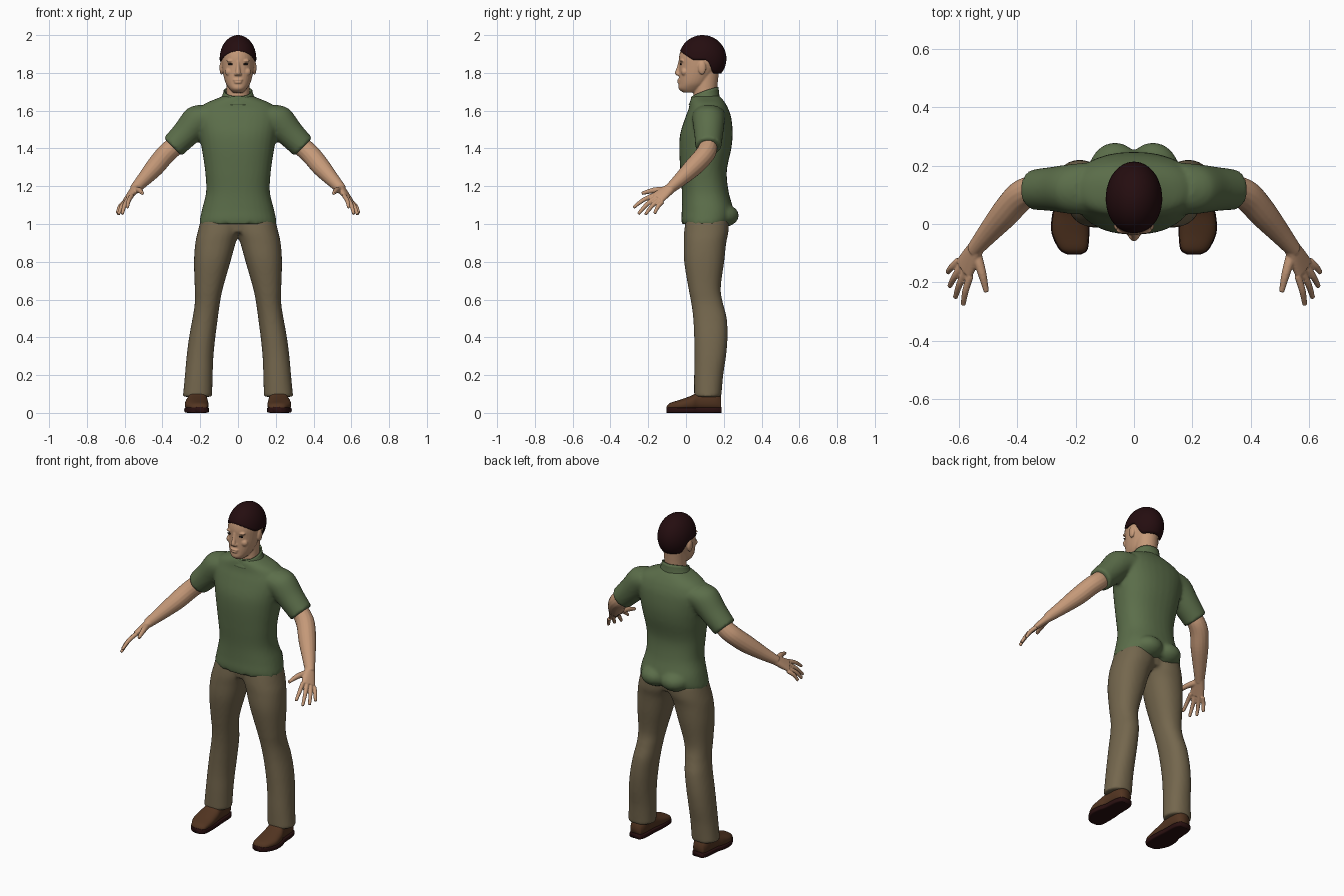
import bpy, bmesh, math
from mathutils import Vector, Matrix

cube = bpy.data.objects.get("Cube")
if cube:
    bpy.data.objects.remove(cube, do_unlink=True)

X, Y, Z = Vector((1, 0, 0)), Vector((0, 1, 0)), Vector((0, 0, 1))


def material(name, r, g, b):
    m = bpy.data.materials.new(name)
    m.use_nodes = True
    m.diffuse_color = (r, g, b, 1)
    bsdf = m.node_tree.nodes["Principled BSDF"]
    bsdf.inputs["Base Color"].default_value = (r, g, b, 1)
    bsdf.inputs["Roughness"].default_value = 0.8
    return m


SKIN = material("skin", 0.56, 0.32, 0.19)
SHIRT = material("green cloth", 0.105, 0.155, 0.068)
PANTS = material("khaki cloth", 0.175, 0.135, 0.075)
HAIR = material("dark hair", 0.018, 0.004, 0.005)
LEATHER = material("brown leather", 0.085, 0.035, 0.015)
SOLE = material("dark sole", 0.022, 0.005, 0.005)
EYE = material("eye dark", 0.01, 0.007, 0.006)


def smooth_rows(rows, steps=5):
    """Catmull-Rom interpolation of section rows."""
    out = []
    for i in range(len(rows) - 1):
        a, b = rows[max(i - 1, 0)], rows[i]
        c, d = rows[i + 1], rows[min(i + 2, len(rows) - 1)]
        for s in range(steps):
            t = s / steps
            out.append([q + 0.5 * t * (r - p + t * (2 * p - 5 * q + 4 * r - w + t * (3 * (q - r) + w - p)))
                        for p, q, r, w in zip(a, b, c, d)])
    return out + [list(rows[-1])]


def loft(bm, rows, u=X, v=Y, power=2.0, n=32):
    """Closed skin through elliptical sections (x, y, z, half u, half v)."""
    def bend(c):
        return math.copysign(abs(c) ** (2 / power), c)
    rings = []
    for x, y, z, a, b in smooth_rows(rows):
        angles = [2 * math.pi * k / n for k in range(n)]
        rings.append([bm.verts.new(Vector((x, y, z)) + u * a * bend(math.cos(t)) + v * b * bend(math.sin(t)))
                      for t in angles])
    for lo, hi in zip(rings, rings[1:]):
        for k in range(n):
            bm.faces.new((lo[k], lo[(k + 1) % n], hi[(k + 1) % n], hi[k]))
    bm.faces.new(rings[0])
    bm.faces.new(rings[-1])


def levels(bm, rows, power=2.0):
    """Loft of horizontal sections (z, left, right, front, back)."""
    loft(bm, [((l + r) / 2, (f + k) / 2, z, (r - l) / 2, (k - f) / 2) for z, l, r, f, k in rows], power=power)


def limb(bm, rows):
    """Round tube through (x, y, z, radius)."""
    d = Vector(rows[-1][:3]) - Vector(rows[0][:3])
    u = d.cross(Z).normalized()
    loft(bm, [(*r, r[3]) for r in rows], u, d.cross(u).normalized(), n=16)


def ball(bm, centre, radii):
    m = Matrix.Translation(centre) @ Matrix.Diagonal((*radii, 1))
    bmesh.ops.create_uvsphere(bm, u_segments=24, v_segments=14, radius=1, matrix=m)


def mirror_x(bm):
    geo = bmesh.ops.duplicate(bm, geom=bm.verts[:] + bm.edges[:] + bm.faces[:])["geom"]
    bmesh.ops.scale(bm, vec=(-1, 1, 1), verts=[g for g in geo if isinstance(g, bmesh.types.BMVert)])


def finish(name, bm, mat, voxel=None, relax=4):
    bmesh.ops.remove_doubles(bm, verts=bm.verts, dist=0.00001)
    bmesh.ops.recalc_face_normals(bm, faces=bm.faces)
    for f in bm.faces:
        f.smooth = True
    me = bpy.data.meshes.new(name)
    bm.to_mesh(me)
    bm.free()
    me.materials.append(mat)
    ob = bpy.data.objects.new(name, me)
    bpy.context.collection.objects.link(ob)
    if voxel:  # fuse overlapping volumes into one soft surface
        re = ob.modifiers.new("fuse", 'REMESH')
        re.mode, re.voxel_size, re.use_smooth_shade = 'VOXEL', voxel, True
        sm = ob.modifiers.new("relax", 'SMOOTH')
        sm.factor, sm.iterations = 0.5, relax
    return ob


def shell(name, point, mat, thickness, n=48, m=14):
    """Open surface of point(angle, t), given thickness."""
    bm = bmesh.new()
    g = [[bm.verts.new(point(2 * math.pi * k / n, j / m)) for k in range(n)] for j in range(m + 1)]
    for lo, hi in zip(g, g[1:]):
        for k in range(n):
            bm.faces.new((lo[k], lo[(k + 1) % n], hi[(k + 1) % n], hi[k]))
    ob = finish(name, bm, mat)
    so = ob.modifiers.new("thickness", 'SOLIDIFY')
    so.thickness, so.offset = thickness, 0


# Shirt: sleeves and seat fullness mirrored, then the torso
bm = bmesh.new()
loft(bm, [(0.14, 0.122, 1.57, 0.088, 0.09), (0.21, 0.12, 1.548, 0.086, 0.086),
          (0.28, 0.12, 1.475, 0.074, 0.076), (0.346, 0.118, 1.408, 0.067, 0.069)],
     (X + Z).normalized(), Y)
ball(bm, (0.065, 0.18, 1.045), (0.09, 0.1, 0.065))
mirror_x(bm)
torso = [(1.0, -0.022, 0.235, 0.205), (1.03, -0.025, 0.25, 0.201), (1.08, -0.022, 0.25, 0.19),
         (1.17, -0.022, 0.226, 0.169), (1.28, -0.03, 0.216, 0.174), (1.40, -0.036, 0.24, 0.192),
         (1.48, -0.03, 0.247, 0.206), (1.56, -0.005, 0.24, 0.22), (1.61, 0.014, 0.224, 0.205),
         (1.64, 0.02, 0.208, 0.17), (1.665, 0.026, 0.19, 0.11), (1.68, 0.04, 0.175, 0.075)]
levels(bm, [(z, -w, w, f, b) for z, f, b, w in torso], 2.3)
finish("shirt", bm, SHIRT, 0.01)


# Collar band, dipping at the front
def collar(a, t):
    s = math.sin(a)
    top = 1.697 + 0.026 * s + 0.008 * abs(math.cos(a))
    flare = (1 - t) ** 1.5
    return ((0.073 + 0.035 * flare) * math.cos(a), 0.1 + (0.069 + 0.014 * flare) * s,
            1.63 + (top - 1.63) * t)


shell("collar", collar, SHIRT, 0.007, m=6)

# Trousers
bm = bmesh.new()
levels(bm, [(0.085, 0.137, 0.292, 0.043, 0.187), (0.2, 0.134, 0.281, 0.043, 0.197),
            (0.3, 0.13, 0.272, 0.045, 0.212), (0.4, 0.12, 0.259, 0.043, 0.22),
            (0.5, 0.107, 0.241, 0.038, 0.216), (0.58, 0.096, 0.229, 0.028, 0.196),
            (0.66, 0.08, 0.229, 0.013, 0.184), (0.8, 0.04, 0.233, -0.01, 0.202),
            (0.9, 0.012, 0.226, -0.012, 0.213), (0.96, -0.01, 0.213, -0.01, 0.225),
            (1.03, -0.02, 0.195, 0.0, 0.225)], 2.2)
mirror_x(bm)
levels(bm, [(0.955, -0.13, 0.13, 0.01, 0.2), (1.04, -0.18, 0.18, 0.0, 0.22)])
finish("trousers", bm, PANTS, 0.01)

# Shoes: (y, centre x, half width, top)
shoe = [(-0.102, 0.205, 0.022, 0.035), (-0.085, 0.208, 0.046, 0.052), (-0.03, 0.218, 0.062, 0.07),
        (0.03, 0.218, 0.06, 0.092), (0.07, 0.214, 0.052, 0.112), (0.15, 0.212, 0.047, 0.115),
        (0.185, 0.212, 0.034, 0.09)]
upper, sole = bmesh.new(), bmesh.new()
loft(upper, [(x, y, 0.01 + h / 2 - 0.005, w, h / 2 - 0.005) for y, x, w, h in shoe], X, Z, 2.4)
loft(sole, [(x, y * 1.02, 0.015, w + 0.003, 0.015) for y, x, w, h in shoe], X, Z, 6)
for name, part, mat in (("shoe_uppers", upper, LEATHER), ("shoe_soles", sole, SOLE)):
    mirror_x(part)
    finish(name, part, mat)

# Arms with palms, fingers and thumbs
bm = bmesh.new()
limb(bm, [(0.3, 0.12, 1.45, 0.05), (0.345, 0.118, 1.405, 0.052), (0.39, 0.095, 1.362, 0.052),
          (0.44, 0.04, 1.302, 0.05), (0.5, -0.03, 1.235, 0.038), (0.55, -0.09, 1.182, 0.027)])
across = Vector((0.045, 0.06, -0.035)).normalized()
along = Vector((0.043, -0.072, -0.052)).normalized()
loft(bm, [(0.54, -0.08, 1.19, 0.028, 0.024), (0.56, -0.115, 1.165, 0.037, 0.02),
          (0.583, -0.154, 1.136, 0.043, 0.015)], across, along.cross(across).normalized(), 2.3)
fingers = [((0.562, -0.178, 1.15), (0.586, -0.278, 1.087)), ((0.577, -0.16, 1.14), (0.613, -0.253, 1.053)),
           ((0.59, -0.143, 1.127), (0.633, -0.215, 1.05)), ((0.602, -0.125, 1.117), (0.64, -0.167, 1.056))]
for base, tip in fingers:
    a, b = Vector(base), Vector(tip)
    mid = a.lerp(b, 0.5) + Vector((0.004, -0.002, 0.006))
    limb(bm, [(*a, 0.0125), (*mid, 0.0115), (*b, 0.0085)])
limb(bm, [(0.542, -0.1, 1.18, 0.019), (0.521, -0.17, 1.178, 0.015), (0.506, -0.234, 1.162, 0.009)])
mirror_x(bm)
finish("arms", bm, SKIN, 0.004, 3)

# Head: ears, brows and cheeks mirrored, then face, skull, nose, lips and neck
bm = bmesh.new()
ball(bm, (0.087, 0.085, 1.827), (0.011, 0.021, 0.036))
ball(bm, (0.038, -0.021, 1.864), (0.024, 0.012, 0.008))
ball(bm, (0.045, -0.008, 1.805), (0.024, 0.018, 0.022))
ball(bm, (0.011, -0.04, 1.793), (0.009, 0.011, 0.008))
mirror_x(bm)
face = [(1.696, -0.015, 0.06, 0.028), (1.715, -0.038, 0.09, 0.046), (1.745, -0.038, 0.12, 0.065),
        (1.79, -0.037, 0.15, 0.078), (1.84, -0.036, 0.18, 0.086), (1.88, -0.037, 0.19, 0.088),
        (1.92, -0.028, 0.19, 0.084), (1.95, -0.01, 0.17, 0.07)]
levels(bm, [(z, -w, w, f, b) for z, f, b, w in face], 2.1)
ball(bm, (0, 0.087, 1.875), (0.088, 0.114, 0.112))
limb(bm, [(0, -0.03, 1.865, 0.009), (0, -0.038, 1.83, 0.01), (0, -0.046, 1.797, 0.014), (0, -0.038, 1.785, 0.01)])
ball(bm, (0, -0.036, 1.762), (0.026, 0.011, 0.007))
ball(bm, (0, -0.036, 1.75), (0.022, 0.011, 0.007))
loft(bm, [(0, 0.1, 1.6, 0.066, 0.066), (0, 0.102, 1.7, 0.06, 0.062), (0, 0.11, 1.8, 0.062, 0.064)])
finish("head", bm, SKIN, 0.004, 3)

# Eyes
bm = bmesh.new()
ball(bm, (0.038, -0.027, 1.846), (0.016, 0.0048, 0.0055))
mirror_x(bm)
finish("eyes", bm, EYE)


# Hair cap, arched over the forehead and low at the nape
def hair(a, t):
    s = math.sin(a)
    k = min(max((s - 0.15) / 0.45, 0), 1)
    edge = 1.915 - 0.047 * min(1, (s + 1) / 0.6) - 0.07 * k * k * (3 - 2 * k)
    p = t * math.acos((edge - 1.875) / 0.122)
    return (0.094 * math.sin(p) * math.cos(a), 0.088 + 0.123 * math.sin(p) * s, 1.875 + 0.122 * math.cos(p))


shell("hair", hair, HAIR, 0.006)
